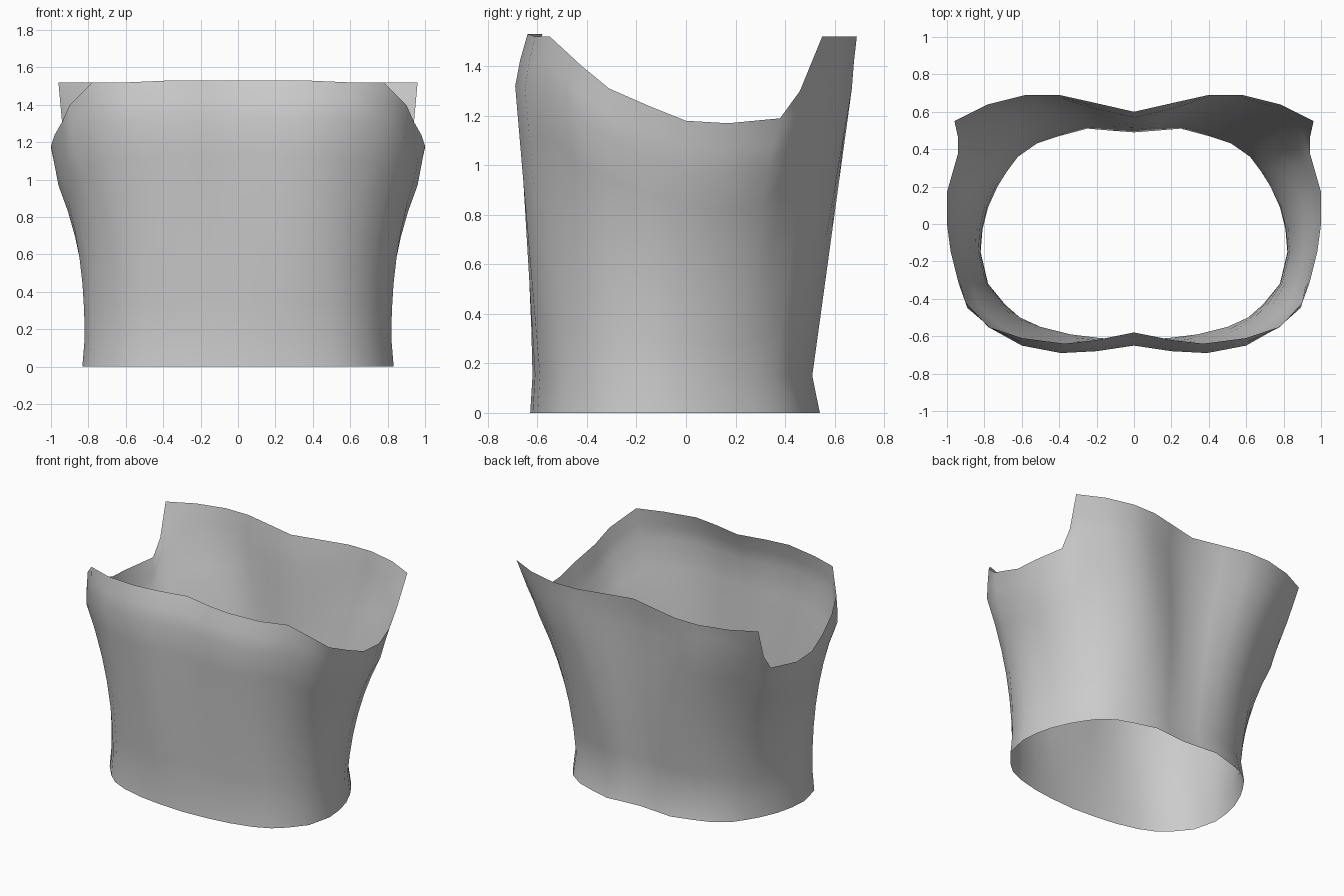
import bpy
import bmesh

default_cube = bpy.data.objects.get("Cube")
if default_cube:
    bpy.data.objects.remove(default_cube, do_unlink=True)

# Left half outlines, running from the centre of the back to the centre of the front
WAIST = [(0, .49), (.13, .5), (.25, .51), (.4, .47), (.52, .43), (.62, .36),
         (.68, .28), (.73, .2), (.78, .09), (.81, -.03), (.82, -.15), (.78, -.32),
         (.69, -.43), (.61, -.5), (.5, -.55), (.34, -.59), (.18, -.61), (0, -.62)]
CHEST = [(0, .57), (.22, .62), (.39, .67), (.56, .67), (.74, .61), (.88, .51),
         (.88, .41), (.9, .33), (.95, .15), (.96, 0), (.95, -.15), (.92, -.31),
         (.89, -.45), (.76, -.56), (.6, -.65), (.39, -.69), (.2, -.68), (0, -.65)]
RIM = [(0, .6, 1.52), (.22, .65, 1.52), (.4, .69, 1.52), (.58, .69, 1.52),
       (.78, .64, 1.52), (.96, .55, 1.52), (.94, .46, 1.3), (.94, .38, 1.19),
       (1, .17, 1.17), (1, 0, 1.18), (.98, -.15, 1.24), (.94, -.31, 1.31),
       (.9, -.42, 1.4), (.78, -.55, 1.52), (.6, -.61, 1.52), (.37, -.64, 1.53),
       (.2, -.62, 1.53), (0, -.58, 1.53)]
WAIST_HEIGHT = .15
CHEST_DROP = .21


def mix(a, b, t):
    return a + (b - a) * t


def column(waist, chest, rim):
    """Return the points of one vertical strip, from the hem to the rim."""
    wx, wy = waist
    cx, cy = chest
    rx, ry, rz = rim
    chest_height = rz - CHEST_DROP
    # Flared hem
    points = [(wx * 1.015, wy * (1.06 if wy > 0 else 1.015), 0)]
    # Body widens slowly at the sides and evenly in depth
    steps = 6
    for i in range(steps + 1):
        t = i / steps
        points.append((mix(wx, cx, t ** 2.2), mix(wy, cy, t),
                       mix(WAIST_HEIGHT, chest_height, t)))
    # Upper edge, rounding over towards the opening
    points.append((mix(cx, rx, .5), mix(cy, ry, .4), mix(chest_height, rz, .5)))
    points.append((rx, ry, rz))
    return points


# Mirror the half columns into a full loop
half = [column(*parts) for parts in zip(WAIST, CHEST, RIM)]
mirrored = [[(-x, y, z) for x, y, z in strip] for strip in half[-2:0:-1]]
columns = half + mirrored

# Open shell, skinned strip by strip
bm = bmesh.new()
grid = [[bm.verts.new(point) for point in strip] for strip in columns]
for index, strip in enumerate(grid):
    following = grid[(index + 1) % len(grid)]
    for low in range(len(strip) - 1):
        high = low + 1
        # Columns run clockwise from above, so this order faces outwards
        bm.faces.new((strip[low], strip[high], following[high], following[low]))
for face in bm.faces:
    face.smooth = True

mesh = bpy.data.meshes.new("torso_shell")
bm.to_mesh(mesh)
bm.free()
shell = bpy.data.objects.new("torso_shell", mesh)
bpy.context.collection.objects.link(shell)

# Plain grey cloth
grey = bpy.data.materials.new("light_grey")
grey.use_nodes = True
colour = (.6, .6, .6, 1)
grey.diffuse_color = colour
grey.node_tree.nodes["Principled BSDF"].inputs["Base Color"].default_value = colour
mesh.materials.append(grey)
